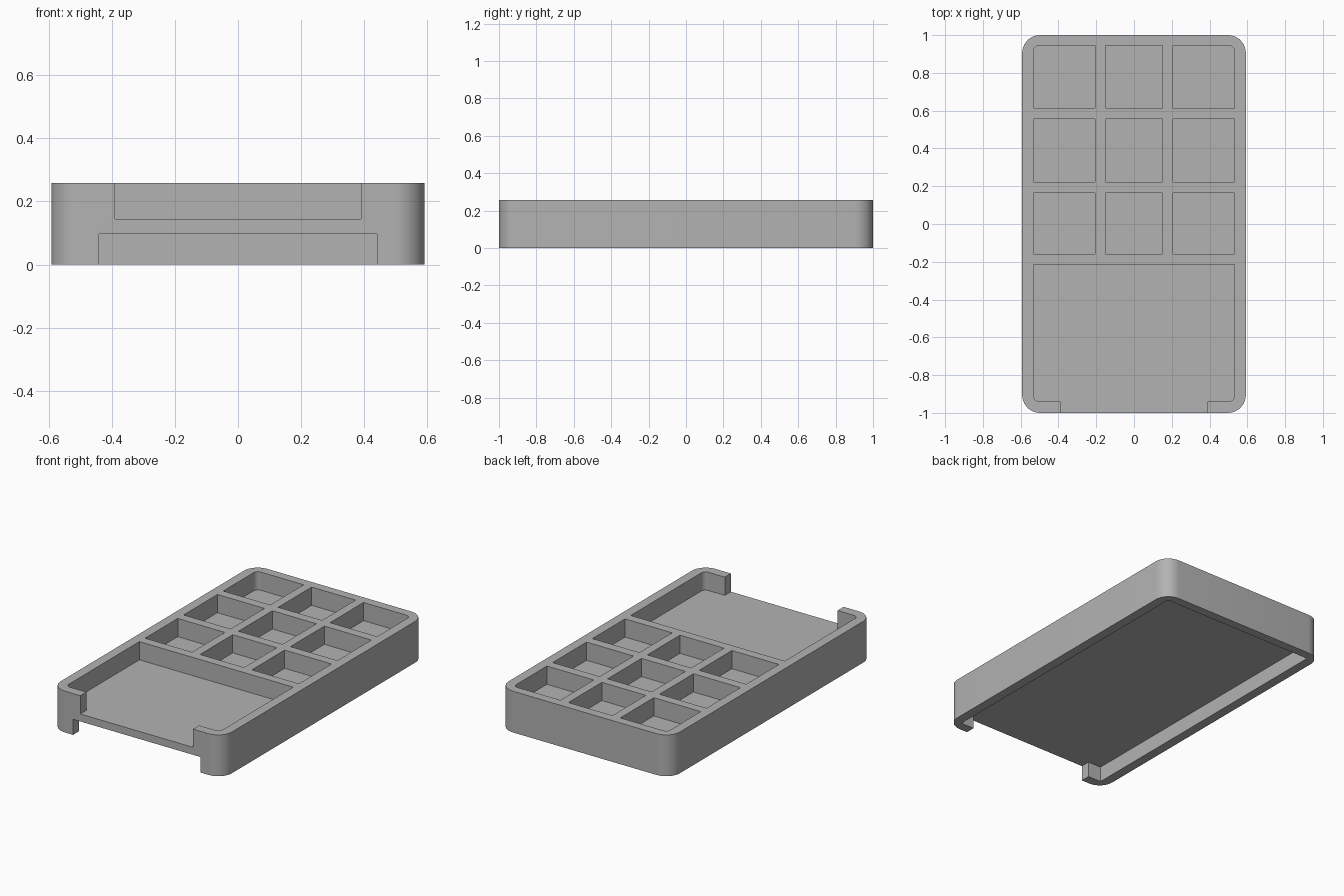
import bpy
import bmesh
from math import pi, cos, sin, radians

cube = bpy.data.objects.get("Cube")
if cube:
    bpy.data.objects.remove(cube, do_unlink=True)

# Overall sizes
HALF_W, HALF_L, HEIGHT = 0.592, 1.0, 0.258
IN_X, IN_BACK, IN_FRONT = 0.532, 0.944, -0.94
FLOOR_TOP, FLOOR_BOTTOM = 0.144, 0.097
OVER = 0.05

grey = bpy.data.materials.new("light_grey")
grey.use_nodes = True
colour = (0.45, 0.45, 0.45, 1)
grey.diffuse_color = colour
grey.node_tree.nodes["Principled BSDF"].inputs["Base Color"].default_value = colour


def block(name, x, y, z, radii=(0, 0, 0, 0), steps=10):
    """Extruded rectangle; radii go back right, back left, front left, front right."""
    corners = ((x[1], y[1], -1, -1), (x[0], y[1], 1, -1),
               (x[0], y[0], 1, 1), (x[1], y[0], -1, 1))
    bm = bmesh.new()
    outline = []
    for i, (cx, cy, sx, sy) in enumerate(corners):
        r = radii[i]
        for s in range(steps + 1 if r else 1):
            a = (i + s / steps) * pi / 2
            px = cx + sx * r + r * cos(a)
            py = cy + sy * r + r * sin(a)
            outline.append(bm.verts.new((px, py, z[0]) if r else (cx, cy, z[0])))
    face = bm.faces.new(outline)
    grown = bmesh.ops.extrude_face_region(bm, geom=[face])["geom"]
    bmesh.ops.translate(bm, vec=(0, 0, z[1] - z[0]),
                        verts=[v for v in grown if isinstance(v, bmesh.types.BMVert)])
    bmesh.ops.recalc_face_normals(bm, faces=bm.faces)
    mesh = bpy.data.meshes.new(name)
    bm.to_mesh(mesh)
    bm.free()
    obj = bpy.data.objects.new(name, mesh)
    bpy.context.collection.objects.link(obj)
    mesh.materials.append(grey)
    return obj


# Solid body with rounded vertical corners
tray = block("compartment_tray", (-HALF_W, HALF_W), (-HALF_L, HALF_L), (0, HEIGHT), (0.095,) * 4)

upper = (FLOOR_TOP, HEIGHT + OVER)
lower = (-OVER, FLOOR_BOTTOM)
round_in = 0.03
cutters = []

# Nine small compartments, rounded only at the tray's outer corners
columns = ((-IN_X, -0.207), (-0.152, 0.152), (0.207, IN_X))
rows = ((0.614, IN_BACK), (0.222, 0.557), (-0.158, 0.165))
for r, row in enumerate(rows):
    for c, col in enumerate(columns):
        radii = (round_in if (r, c) == (0, 2) else 0,
                 round_in if (r, c) == (0, 0) else 0, 0, 0)
        cutters.append(block("cell_cutter", col, row, upper, radii))

# Large front compartment and its open front
cutters.append(block("bay_cutter", (-IN_X, IN_X), (IN_FRONT, -0.214), upper,
                     (0, 0, round_in, round_in)))
cutters.append(block("bay_opening_cutter", (-0.39, 0.39), (-HALF_L - OVER, IN_FRONT + OVER), upper))

# Hollow underside and its open front
cutters.append(block("underside_cutter", (-IN_X, IN_X), (IN_FRONT, IN_BACK), lower))
cutters.append(block("underside_opening_cutter", (-0.44, 0.44),
                     (-HALF_L - OVER, IN_FRONT + OVER), lower))

# Carve the body, then drop the cutters
bpy.ops.object.select_all(action="DESELECT")
bpy.context.view_layer.objects.active = tray
tray.select_set(True)
for cutter in cutters:
    cutter.hide_render = True
    mod = tray.modifiers.new("carve", "BOOLEAN")
    mod.operation = "DIFFERENCE"
    mod.solver = "EXACT"
    mod.object = cutter
    bpy.ops.object.modifier_apply(modifier=mod.name)
for cutter in cutters:
    bpy.data.objects.remove(cutter, do_unlink=True)

bpy.ops.object.shade_smooth_by_angle(angle=radians(30))
